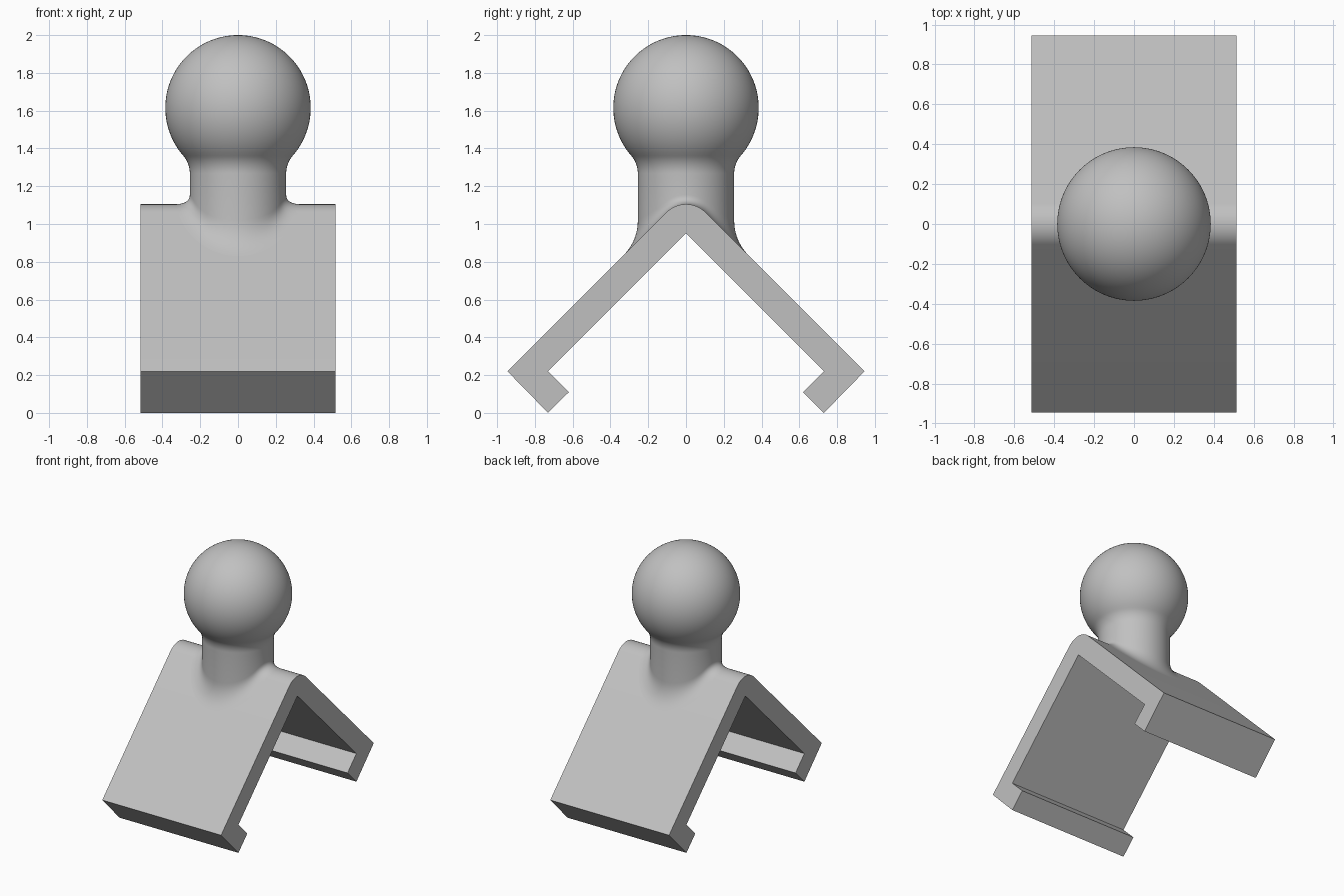
import bpy
import bmesh
from math import sin, cos, pi, radians, sqrt, atan2

old = bpy.data.objects.get("Cube")
if old:
    bpy.data.objects.remove(old, do_unlink=True)

grey = bpy.data.materials.new("plain grey")
grey.use_nodes = True
colour = (0.53, 0.53, 0.53, 1)
grey.diffuse_color = colour
grey.node_tree.nodes["Principled BSDF"].inputs["Base Color"].default_value = colour

HALF_WIDTH = 0.515
APEX = 1.165        # where the outer slopes would meet
ROUND = 0.145       # radius of the rounded ridge
NECK = 0.255
BALL, BALL_Z = 0.385, 1.615


def finish(bm, name):
    bmesh.ops.recalc_face_normals(bm, faces=bm.faces)
    mesh = bpy.data.meshes.new(name)
    bm.to_mesh(mesh)
    bm.free()
    obj = bpy.data.objects.new(name, mesh)
    bpy.context.collection.objects.link(obj)
    mesh.materials.append(grey)
    bpy.ops.object.select_all(action="DESELECT")
    obj.select_set(True)
    bpy.context.view_layer.objects.active = obj
    bpy.ops.object.shade_smooth_by_angle(angle=radians(30))
    return obj


ridge_z = APEX - ROUND * sqrt(2)


def roof(y):
    """Height of the outer roof surface."""
    y = abs(y)
    if y < ROUND * sin(pi / 4):
        return ridge_z + sqrt(ROUND ** 2 - y ** 2)
    return APEX - y


# Folded bracket: half profile with hooked foot, mirrored and extruded along x
half = [(0.62, 0.11), (0.73, 0), (0.945, 0.22)]
ridge = [(ROUND * sin(a), ridge_z + ROUND * cos(a))
         for a in (pi / 4 * (1 - i / 8) for i in range(17))]
left = [(-y, z) for y, z in reversed(half)]
profile = ([(0, 0.95), (0.73, 0.22)] + half + ridge + left + [(-0.73, 0.22)])
bm = bmesh.new()
face = bm.faces.new([bm.verts.new((-HALF_WIDTH, y, z)) for y, z in profile])
grown = bmesh.ops.extrude_face_region(bm, geom=[face], use_keep_orig=True)
bmesh.ops.translate(bm, vec=(2 * HALF_WIDTH, 0, 0),
                    verts=[v for v in grown["geom"] if isinstance(v, bmesh.types.BMVert)])
finish(bm, "angled_clip_bracket")

# Ball stud: neck fillet and ball as one turned profile
FILLET = 0.142
fillet_r = NECK + FILLET
fillet_z = BALL_Z - sqrt((BALL + FILLET) ** 2 - fillet_r ** 2)
touch = atan2(BALL_Z - fillet_z, fillet_r)
upper = [(fillet_r - FILLET * cos(touch * i / 8), fillet_z + FILLET * sin(touch * i / 8))
         for i in range(9)]
for i in range(1, 40):
    a = -touch + (pi / 2 + touch) * i / 40
    upper.append((BALL * cos(a), BALL_Z + BALL * sin(a)))


def column(a):
    """Section at one angle, with a flared foot that follows the roof."""
    flare, lift = 0.08, 0.05 + 0.06 * sin(a) ** 2
    points = []
    for i in range(11):
        t = 1 - i / 10
        r = NECK + flare * t * t
        points.append((r, roof(r * sin(a)) + lift * (1 - t) ** 2))
    foot = (points[0][0], points[0][1] - 0.03)
    return [(r * cos(a), r * sin(a), z) for r, z in [foot] + points + upper]


SIDES = 96
bm = bmesh.new()
columns = [[bm.verts.new(p) for p in column(2 * pi * s / SIDES)] for s in range(SIDES)]
pole = bm.verts.new((0, 0, BALL_Z + BALL))
for s in range(SIDES):
    a, b = columns[s], columns[(s + 1) % SIDES]
    for i in range(len(a) - 1):
        bm.faces.new((a[i], b[i], b[i + 1], a[i + 1]))
    bm.faces.new((a[-1], b[-1], pole))
finish(bm, "ball_stud")
